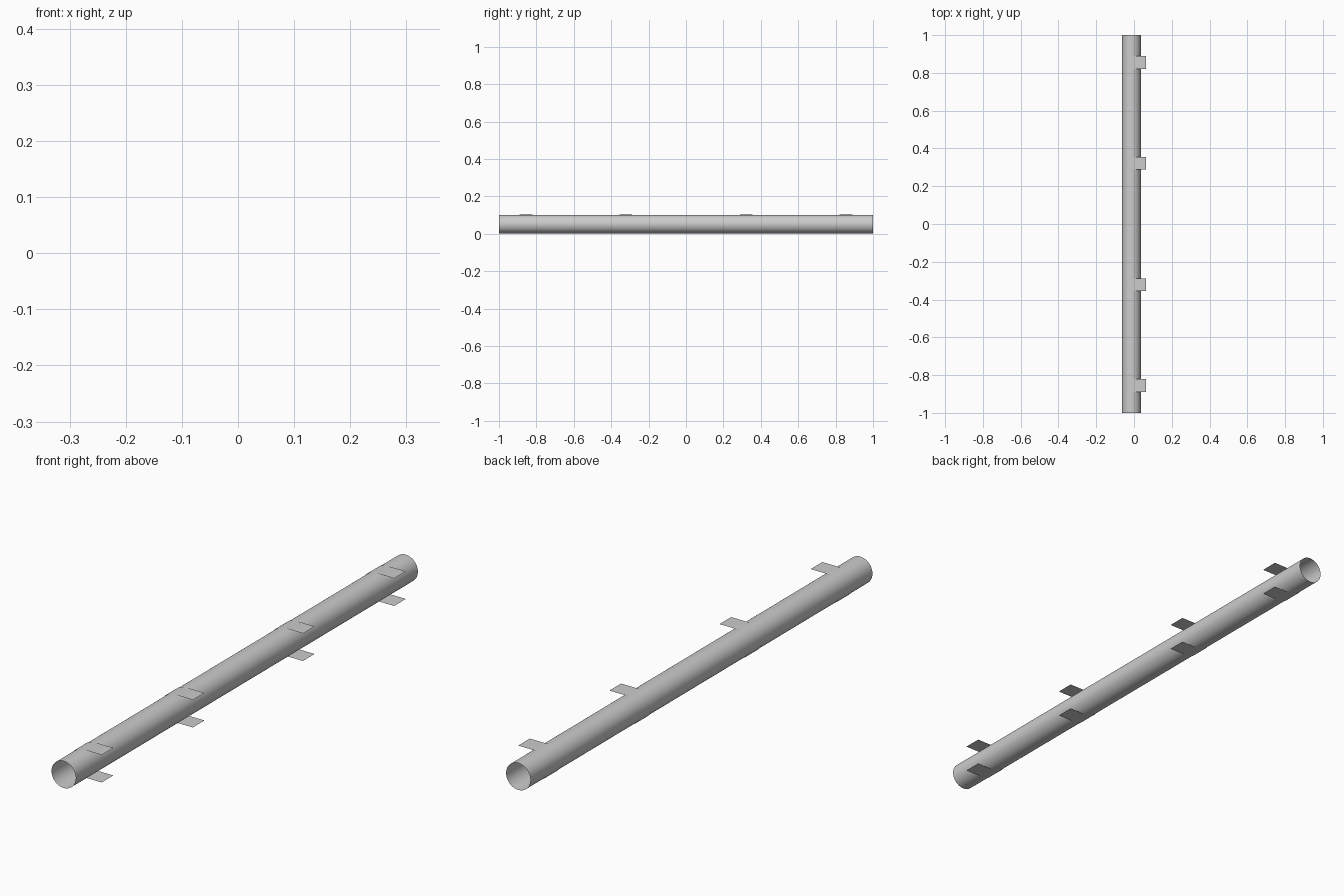
import bpy, bmesh, math

if "Cube" in bpy.data.objects:
    bpy.data.objects.remove(bpy.data.objects["Cube"])

CX, CZ = -0.0135, 0.051     # pipe axis
R_PIPE, R_STRAP = 0.0497, 0.051
TAB_X = 0.0645


def sweep(name, profile, y0, y1, closed=False):
    """Extrude an x-z profile along y as an open thin sheet."""
    bm = bmesh.new()
    a = [bm.verts.new((x, y0, z)) for x, z in profile]
    b = [bm.verts.new((x, y1, z)) for x, z in profile]
    n = len(profile)
    for i in range(n if closed else n - 1):
        j = (i + 1) % n
        bm.faces.new((a[i], b[i], b[j], a[j]))
    bmesh.ops.recalc_face_normals(bm, faces=bm.faces)
    mesh = bpy.data.meshes.new(name)
    bm.to_mesh(mesh)
    bm.free()
    obj = bpy.data.objects.new(name, mesh)
    bpy.context.collection.objects.link(obj)
    bpy.ops.object.select_all(action='DESELECT')
    obj.select_set(True)
    bpy.context.view_layer.objects.active = obj
    bpy.ops.object.shade_smooth_by_angle(angle=math.radians(35))
    return obj


def arc(r, start, end, n):
    return [(CX + r * math.cos(start + (end - start) * i / n),
             CZ + r * math.sin(start + (end - start) * i / n)) for i in range(n + 1)]


# Open-ended pipe
sweep("pipe", arc(R_PIPE, 0, 2 * math.pi, 48)[:-1], -1, 1, closed=True)

# Straps: hug the left half of the pipe, with flat tabs at top and bottom
strap = ([(TAB_X, CZ + R_STRAP)]
         + arc(R_STRAP, math.pi / 2, 3 * math.pi / 2, 24)
         + [(TAB_X, CZ - R_STRAP)])
for i, y in enumerate((-0.855, -0.322, 0.322, 0.855)):
    sweep(f"strap_{i + 1}", strap, y - 0.034, y + 0.034)
